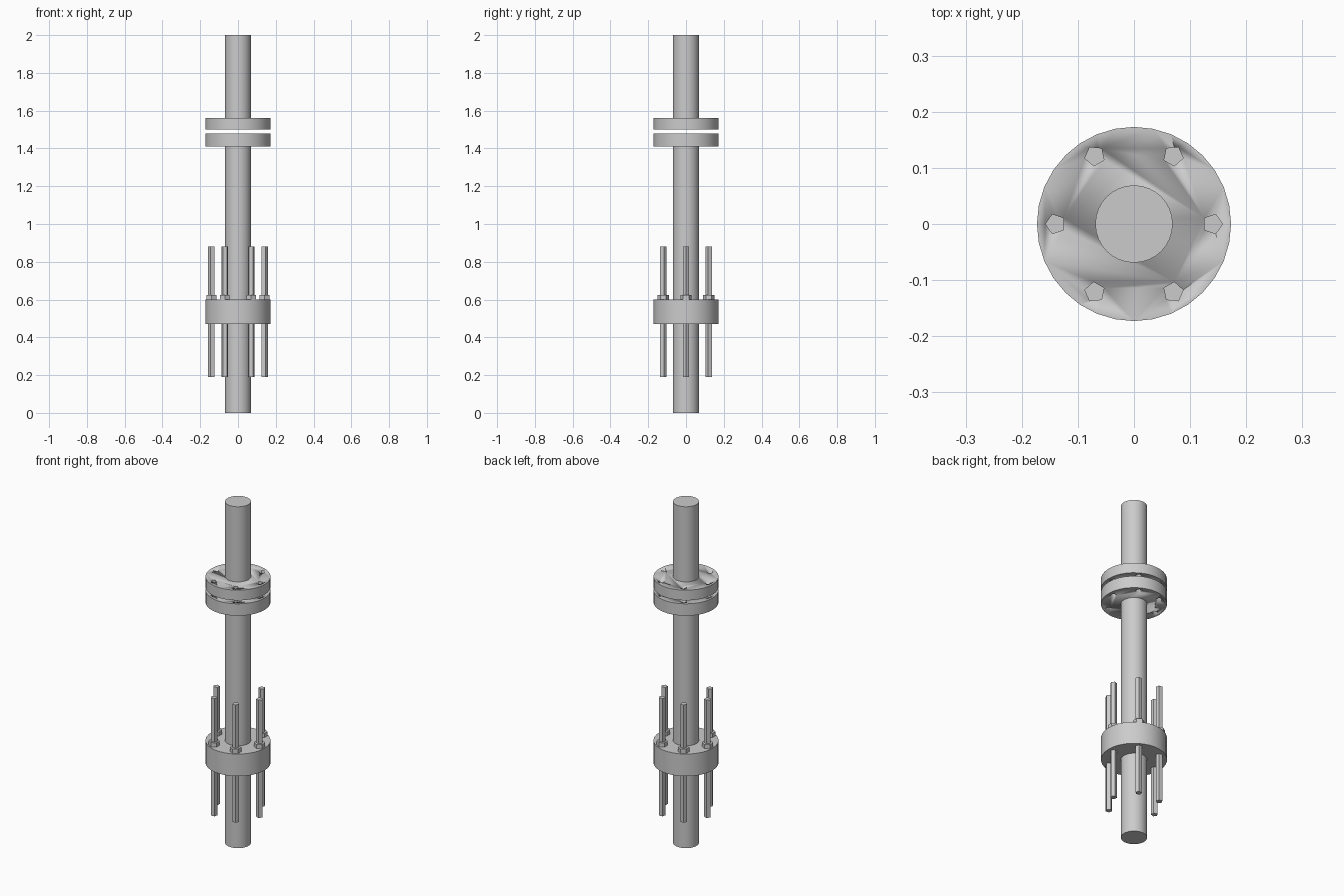
import bpy
from math import pi, cos, sin, radians

cube = bpy.data.objects.get("Cube")
if cube:
    bpy.data.objects.remove(cube, do_unlink=True)

# Single steel material
GREY = (0.6, 0.6, 0.6, 1)
steel = bpy.data.materials.new("steel grey")
steel.diffuse_color = GREY
steel.use_nodes = True
steel.node_tree.nodes["Principled BSDF"].inputs["Base Color"].default_value = GREY

SHAFT_R, FLANGE_R, BOLT_R = 0.069, 0.173, 0.018
BOLT_CIRCLE, BOLTS = 0.14, 6


def prism(name, radius, z0, z1, sides=32, x=0, y=0, turn=0):
    """Upright prism with its first corner pointing along the turn angle."""
    bpy.ops.mesh.primitive_cylinder_add(
        vertices=sides, radius=radius, depth=z1 - z0,
        location=(x, y, (z0 + z1) / 2), rotation=(0, 0, turn - pi / 2))
    ob = bpy.context.object
    ob.name = name
    ob.data.materials.append(steel)
    bpy.ops.object.shade_smooth_by_angle(angle=radians(30))
    return ob


def ring(name, radius, z0, z1, sides, offset=0):
    """Six equal prisms spread around the bolt circle, joined into one."""
    parts = []
    for i in range(BOLTS):
        a = 2 * pi * i / BOLTS
        parts.append(prism(name, radius, z0, z1, sides,
                           BOLT_CIRCLE * cos(a), BOLT_CIRCLE * sin(a), a + offset))
    for ob in parts:
        ob.select_set(True)
    bpy.ops.object.join()
    joined = bpy.context.object
    joined.name = name
    return joined


# Shaft in two halves, each ending inside its coupling flange
prism("lower_shaft", SHAFT_R, 0, 1.45)
prism("upper_shaft", SHAFT_R, 1.53, 2)

# Coupling flanges with open bolt holes
cutter = ring("bolt_hole_cutter", BOLT_R, 1.3, 1.7, 5)
cutter.hide_render = True
for name, z0, z1 in (("lower_coupling_flange", 1.41, 1.48),
                     ("upper_coupling_flange", 1.5, 1.56)):
    flange = prism(name, FLANGE_R, z0, z1)
    cut = flange.modifiers.new("bolt_holes", 'BOOLEAN')
    cut.operation = 'DIFFERENCE'
    cut.solver = 'EXACT'
    cut.object = cutter
    bpy.ops.object.modifier_apply(modifier=cut.name)
bpy.data.objects.remove(cutter, do_unlink=True)

# Thick lower collar with its long studs and nuts
prism("lower_collar", FLANGE_R, 0.47, 0.6)
ring("studs", BOLT_R, 0.19, 0.88, 5)
ring("nuts", 0.03, 0.6, 0.625, 6, pi / 6)
